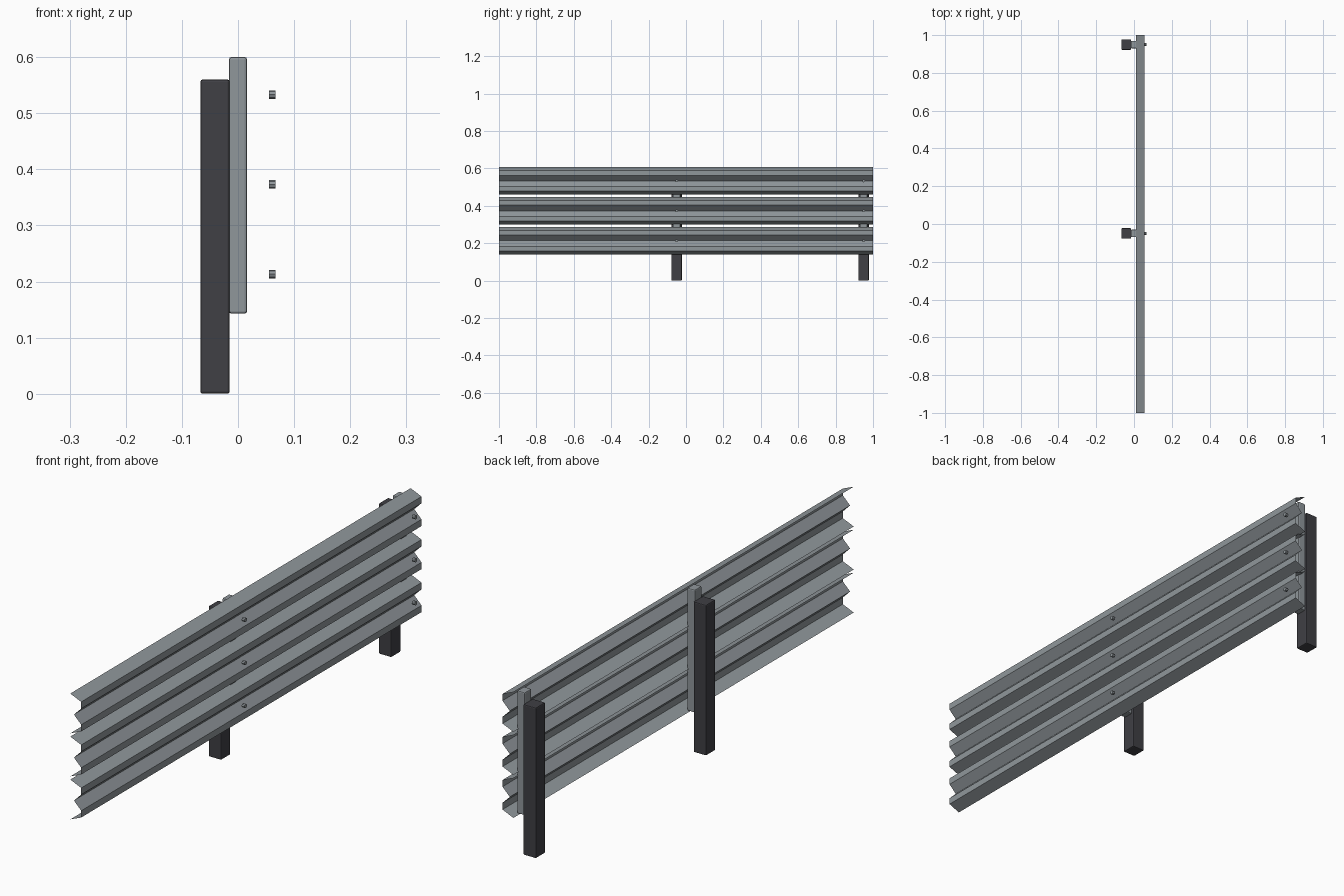
import bpy
import bmesh
from math import pi
from mathutils import Matrix

cube = bpy.data.objects.get("Cube")
if cube:
    bpy.data.objects.remove(cube, do_unlink=True)


def material(name, colour):
    mat = bpy.data.materials.new(name)
    mat.use_nodes = True
    mat.diffuse_color = colour
    mat.node_tree.nodes["Principled BSDF"].inputs["Base Color"].default_value = colour
    return mat


steel = material("galvanised steel", (0.28, 0.31, 0.33, 1))
dark = material("dark post", (0.05, 0.05, 0.058, 1))


def add_object(name, bm, mat):
    mesh = bpy.data.meshes.new(name)
    bm.to_mesh(mesh)
    bm.free()
    mesh.materials.append(mat)
    obj = bpy.data.objects.new(name, mesh)
    bpy.context.collection.objects.link(obj)
    return obj


def box(name, low, high, mat):
    bm = bmesh.new()
    size = [b - a for a, b in zip(low, high)]
    centre = [(a + b) / 2 for a, b in zip(low, high)]
    bmesh.ops.create_cube(bm, size=1, matrix=Matrix.Translation(centre) @ Matrix.Diagonal((*size, 1)))
    obj = add_object(name, bm, mat)
    bevel = obj.modifiers.new("soft edges", "BEVEL")
    bevel.width = 0.004
    bevel.segments = 2
    return obj


# Corrugated rail: half profile (x, height from centre), mirrored about the valley
half = [(0.01, 0.074), (0.055, 0.055), (0.055, 0.03)]
profile = half + [(0.025, 0)] + [(x, -z) for x, z in reversed(half)]


def rail(name, height):
    bm = bmesh.new()
    rows = [[bm.verts.new((x, y, height + z)) for y in (-1, 1)] for x, z in profile]
    for upper, lower in zip(rows, rows[1:]):
        bm.faces.new((upper[0], lower[0], lower[1], upper[1]))
    return add_object(name, bm, steel)


def bolt(name, y, z):
    bm = bmesh.new()
    place = Matrix.Translation((0.061, y, z)) @ Matrix.Rotation(pi / 2, 4, "Y")
    bmesh.ops.create_cone(bm, cap_ends=True, segments=8, radius1=0.0075,
                          radius2=0.0075, depth=0.012, matrix=place)
    return add_object(name, bm, steel)


rail_heights = {"lower": 0.213, "middle": 0.373, "upper": 0.533}
post_positions = {"middle": -0.05, "back": 0.95}

for level, height in rail_heights.items():
    rail(level + "_rail", height)

# Posts with their spacers and bolts
for spot, y in post_positions.items():
    box(spot + "_post", (-0.067, y - 0.028, 0), (-0.015, y + 0.028, 0.56), dark)
    box(spot + "_spacer", (-0.016, y - 0.02, 0.143), (0.016, y + 0.02, 0.6), steel)
    for level, height in rail_heights.items():
        bolt(spot + "_" + level + "_bolt", y, height)
